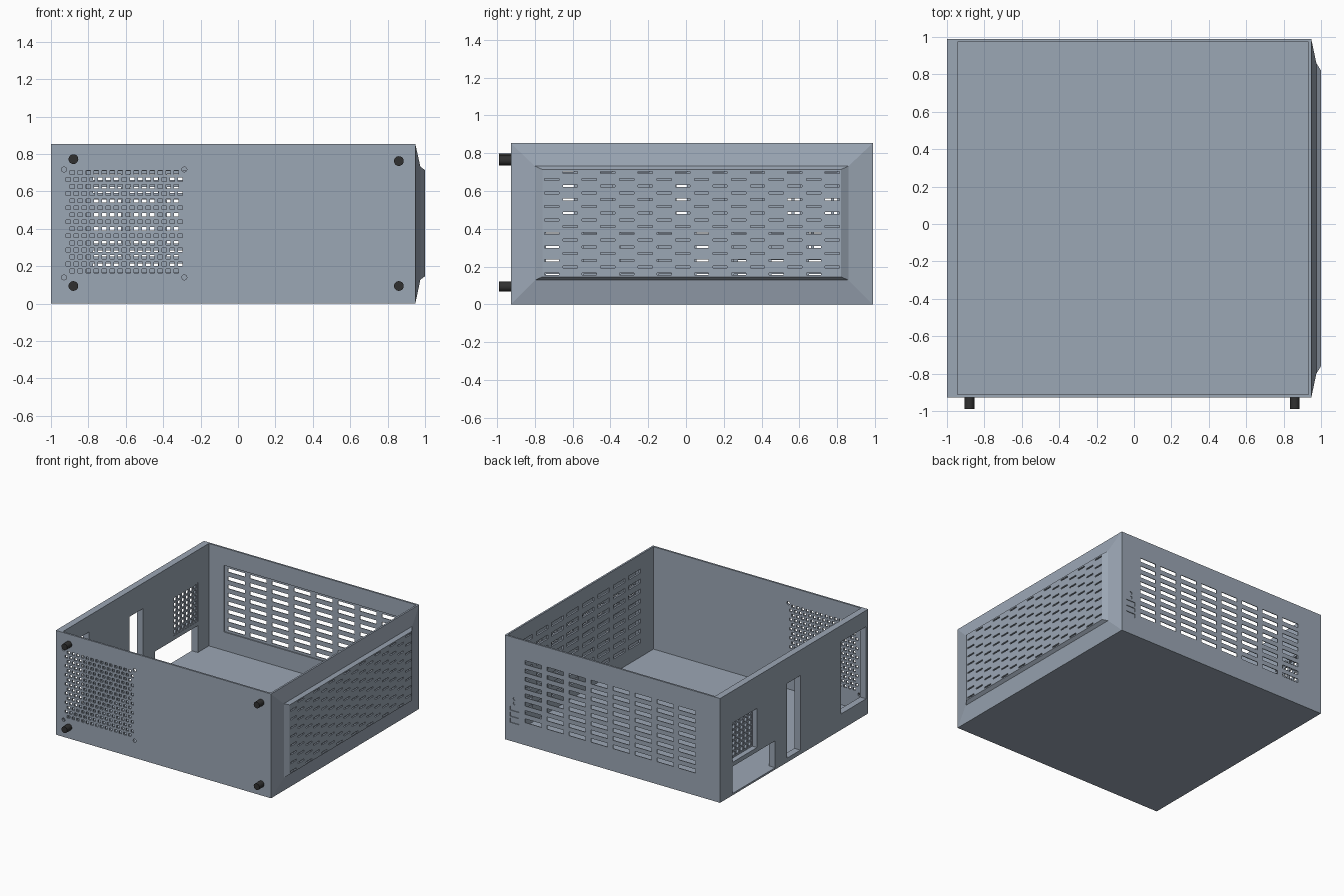
import bpy, bmesh, math
from mathutils import Matrix

if "Cube" in bpy.data.objects:
    bpy.data.objects.remove(bpy.data.objects["Cube"])


def material(name, color):
    m = bpy.data.materials.new(name)
    m.diffuse_color = (*color, 1)
    m.use_nodes = True
    m.node_tree.nodes["Principled BSDF"].inputs["Base Color"].default_value = m.diffuse_color
    return m


steel = material("case_steel", (0.33, 0.385, 0.46))
black = material("foot_black", (0.03, 0.03, 0.03))


def finish(name, bm):
    bmesh.ops.recalc_face_normals(bm, faces=bm.faces)
    me = bpy.data.meshes.new(name)
    bm.to_mesh(me)
    bm.free()
    me.materials.append(steel)
    ob = bpy.data.objects.new(name, me)
    bpy.context.collection.objects.link(ob)
    return ob


def rect(cu, cv, w, h):
    return (cu - w / 2, cu + w / 2, cv - h / 2, cv + h / 2)


def panel(name, axis, bounds, depth, holes=()):
    """Flat plate normal to an axis, with rectangular through holes."""
    us = sorted({round(u, 4) for r in [bounds, *holes] for u in r[:2]})
    vs = sorted({round(v, 4) for r in [bounds, *holes] for v in r[2:]})
    nu, nv = len(us) - 1, len(vs) - 1

    def solid(i, j):
        if not (0 <= i < nu and 0 <= j < nv):
            return False
        u, v = (us[i] + us[i + 1]) / 2, (vs[j] + vs[j + 1]) / 2
        return not any(a < u < b and c < v < d for a, b, c, d in holes)

    bm = bmesh.new()
    cache = {}

    def vert(i, j, k):
        if (i, j, k) not in cache:
            u, v, d = us[i], vs[j], depth[k]
            co = {'x': (d, u, v), 'y': (u, d, v), 'z': (u, v, d)}[axis]
            cache[i, j, k] = bm.verts.new(co)
        return cache[i, j, k]

    for i in range(nu):
        for j in range(nv):
            if not solid(i, j):
                continue
            ring = [(i, j), (i + 1, j), (i + 1, j + 1), (i, j + 1)]
            for k in (0, 1):
                bm.faces.new([vert(*p, k) for p in ring])
            for n, (di, dj) in enumerate([(0, -1), (1, 0), (0, 1), (-1, 0)]):
                if not solid(i + di, j + dj):
                    p, q = ring[n], ring[(n + 1) % 4]
                    bm.faces.new([vert(*p, 0), vert(*q, 0), vert(*q, 1), vert(*p, 1)])
    return finish(name, bm)


def drill(ob, points, y, r, sides):
    """Cut small round holes through a plate that faces y."""
    bm = bmesh.new()
    for x, z in points:
        m = Matrix.Translation((x, y, z)) @ Matrix.Rotation(math.pi / 2, 4, 'X')
        bmesh.ops.create_cone(bm, cap_ends=True, segments=sides, radius1=r,
                              radius2=r, depth=0.1, matrix=m)
    cutter = finish("hole_cutter", bm)
    cutter.hide_render = True
    mod = ob.modifiers.new("holes", 'BOOLEAN')
    mod.object = cutter
    mod.operation = 'DIFFERENCE'
    bpy.context.view_layer.objects.active = ob
    bpy.ops.object.modifier_apply(modifier=mod.name)
    bpy.data.objects.remove(cutter)


X0, X1, Y0, Y1, H, T = -1.0, 0.948, -0.927, 0.988, 0.853, 0.015

# Floor
panel("floor", 'z', (X0, X1, Y0, Y1), (0, T))

# Front wall with staggered fan vent and screw holes
vent = []
for r in range(15):
    n = 14 + r % 2
    for c in range(n):
        vent.append(rect(-0.608 + (c - (n - 1) / 2) * 0.0427, 0.175 + r * 0.0375, 0.024, 0.021))
front = panel("front_wall", 'y', (-0.945, X1, T, H), (Y0, Y0 + T), vent)
drill(front, [(x, z) for x in (-0.93, -0.287) for z in (0.14, 0.717)], Y0, 0.014, 8)

# Back wall: thin slotted skin with an inner frame; ports are blind recesses
ports = [rect(0.86, z, 0.085, 0.034) for z in (0.168, 0.218, 0.268)]
slots = [rect(-0.005 + (c - 3.5) * 0.199, 0.2 + r * 0.068, 0.15, 0.031)
         for c in range(8) for r in range(8)]
skin = panel("back_wall", 'y', (-0.945, X1, T, H), (Y1 - 0.006, Y1), slots + ports)
panel("back_wall_frame", 'y', (-0.945, X1, T, H), (Y1 - T, Y1 - 0.006),
      [(-0.81, 0.79, 0.165, 0.71)])
drill(skin, [(0.86, z) for z in (0.315, 0.352)], Y1, 0.013, 8)

# Thick left wall with its cut-outs
panel("left_wall", 'x', (Y0, Y1, T, H), (X0, -0.945), [
    (0.275, 0.83, T, 0.235),
    (0.51, 0.83, 0.27, 0.59),
    (-0.05, 0.12, 0.035, 0.645),
    (-0.9, -0.575, 0.13, 0.72)])
panel("left_grille", 'x', (0.51, 0.83, 0.27, 0.59), (-0.957, -0.947),
      [rect(0.67 + (c - 2.5) * 0.052, 0.43 + (r - 3) * 0.044, 0.036, 0.03)
       for c in range(6) for r in range(7)])

# Right inner wall with vent slots
panel("right_wall", 'x', (Y0 + T, Y1 - T, T, H), (X1 - T, X1),
      [rect(0.03 + (c - 3.5) * 0.199, 0.146 + r * 0.0817, 0.15, 0.032)
       for c in range(8) for r in range(8)])

# Raised right cover: sloped border, then staggered slotted plate
bm = bmesh.new()
rings = []
for x, y0, y1, z0, z1 in [(X1, Y0, Y1, 0, H), (0.975, -0.80, 0.86, 0.128, 0.732),
                          (1.0, -0.76, 0.82, 0.146, 0.714)]:
    rings.append([bm.verts.new((x, y, z)) for y, z in
                  ((y0, z0), (y1, z0), (y1, z1), (y0, z1))])
for a, b in zip(rings, rings[1:]):
    for i in range(4):
        j = (i + 1) % 4
        bm.faces.new((a[i], a[j], b[j], b[i]))
finish("right_cover_border", bm)
cover = []
for r in range(16):
    for c in range(8):
        cover.append(rect(-0.71 + 0.198 * c + (0 if r % 2 else 0.098),
                          0.697 - r * 0.0357, 0.076, 0.011))
panel("right_cover_plate", 'x', (-0.76, 0.82, 0.146, 0.714), (0.988, 1.0), cover)

# Round black feet on the front
for x, z in [(-0.88, 0.772), (0.86, 0.762), (-0.88, 0.094), (0.86, 0.094)]:
    bpy.ops.mesh.primitive_cylinder_add(vertices=20, radius=0.026, depth=0.061,
                                        location=(x, Y0 - 0.0305, z),
                                        rotation=(math.pi / 2, 0, 0))
    foot = bpy.context.object
    foot.name = "foot"
    foot.data.materials.append(black)
    bpy.ops.object.shade_smooth_by_angle()
